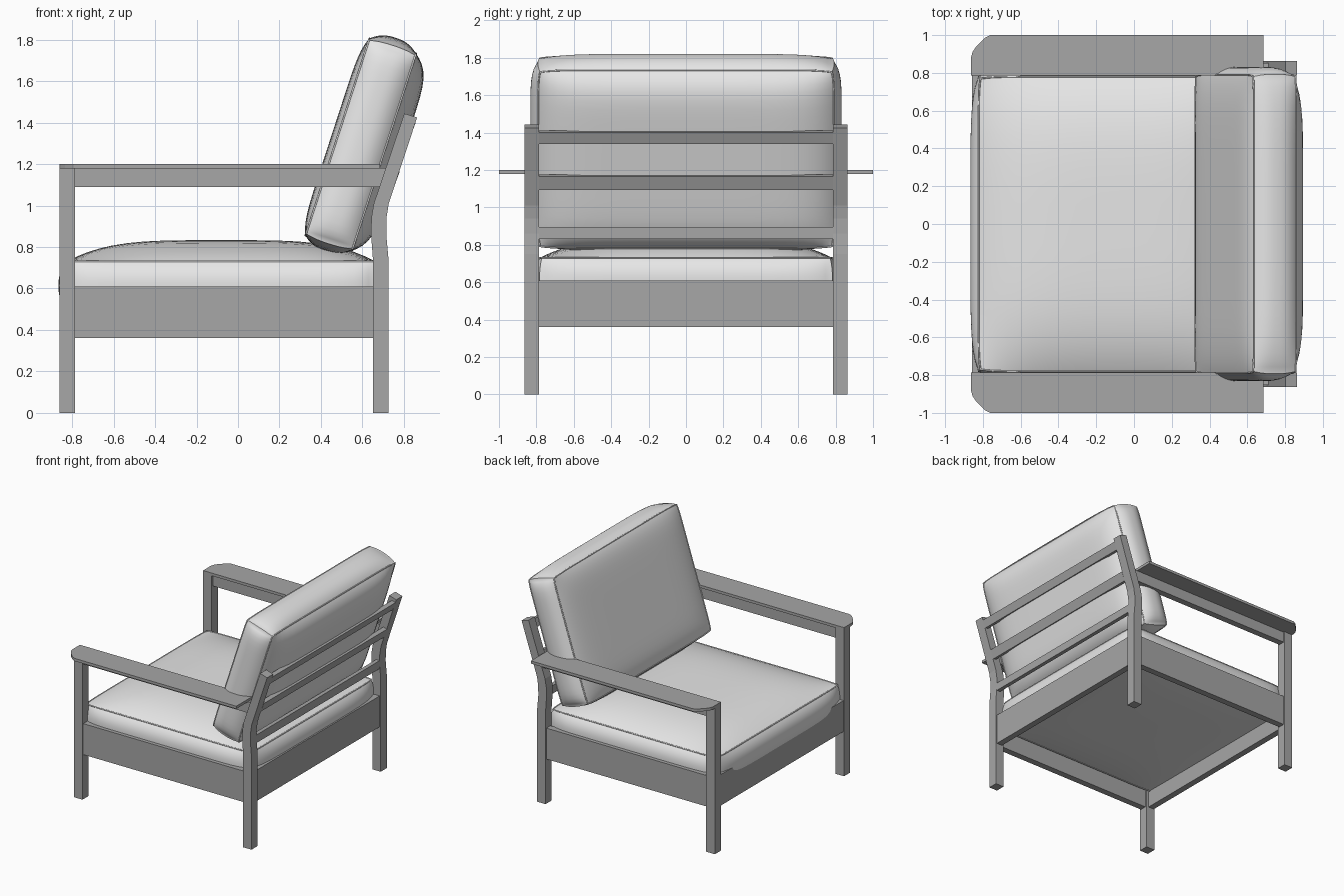
import bpy, bmesh, math
from mathutils import Matrix, Vector

cube = bpy.data.objects.get("Cube")
if cube:
    bpy.data.objects.remove(cube, do_unlink=True)


def material(name, value):
    m = bpy.data.materials.new(name)
    m.use_nodes = True
    colour = (value, value, value, 1)
    m.diffuse_color = colour
    m.node_tree.nodes["Principled BSDF"].inputs["Base Color"].default_value = colour
    return m


FRAME = material("grey_frame", 0.385)
FABRIC = material("light_fabric", 0.8)


def add_object(name, bm, mat):
    bmesh.ops.recalc_face_normals(bm, faces=bm.faces)
    mesh = bpy.data.meshes.new(name)
    bm.to_mesh(mesh)
    bm.free()
    mesh.materials.append(mat)
    ob = bpy.data.objects.new(name, mesh)
    bpy.context.collection.objects.link(ob)
    return ob


def activate(ob):
    bpy.ops.object.select_all(action='DESELECT')
    ob.select_set(True)
    bpy.context.view_layer.objects.active = ob


def prism(name, outline, lo, hi, axis="y"):
    """Extrude an outline: (x, z) points along y, or (x, y) points along z."""
    bm = bmesh.new()
    place = (lambda a, b, t: (a, t, b)) if axis == "y" else (lambda a, b, t: (a, b, t))
    face = bm.faces.new([bm.verts.new(place(a, b, lo)) for a, b in outline])
    out = bmesh.ops.extrude_face_region(bm, geom=[face])
    verts = [v for v in out["geom"] if isinstance(v, bmesh.types.BMVert)]
    bmesh.ops.translate(bm, verts=verts, vec=Vector(place(0, 0, hi - lo)))
    return add_object(name, bm, FRAME)


def rect(x0, x1, z0, z1):
    return [(x0, z0), (x1, z0), (x1, z1), (x0, z1)]


def cushion(name, half, crowns, side, power, matrix, corner=0.01, cuts=23):
    """Pillow with domed faces, a bulging band and piping on both seams."""
    hx, hy, hz = half
    bm = bmesh.new()
    bmesh.ops.create_cube(bm, size=2)
    bmesh.ops.subdivide_edges(bm, edges=bm.edges[:], cuts=cuts, use_grid_fill=True)
    seams = {1: [], -1: []}
    for v in bm.verts:
        u, w, t = (math.sin(c * math.pi / 2) for c in v.co)
        on_u, on_w, on_t = (abs(c) > 0.9999 for c in (u, w, t))
        pull = corner * abs(u * w) ** 12
        x = u * hx - math.copysign(pull, u)
        y = w * hy - math.copysign(pull, w)
        z = t * hz
        # The band swells between the seams and eases off toward its corners
        bulge = side * (1 - abs(t) ** 2.5)
        if on_u:
            x += math.copysign(bulge * (1 - 0.7 * abs(w) ** 6), u)
        if on_w:
            y += math.copysign(bulge * (1 - 0.7 * abs(u) ** 10), w)
        if on_t:
            dome = (1 - abs(u) ** power) * (1 - abs(w) ** power)
            z += math.copysign(crowns[t < 0] * max(dome, 0), t)
        v.co = matrix @ Vector((x, y, z))
        if on_t and (on_u or on_w):
            seams[1 if t > 0 else -1].append((math.atan2(y, x), v.co.copy()))
    activate(add_object(name, bm, FABRIC))
    bpy.ops.object.shade_smooth_by_angle(angle=math.radians(60))
    for key, label in ((1, "piping_a"), (-1, "piping_b")):
        loop = [p for _, p in sorted(seams[key], key=lambda s: s[0])]
        curve = bpy.data.curves.new(name + "_" + label, 'CURVE')
        curve.dimensions = '3D'
        curve.bevel_depth = 0.005
        curve.bevel_resolution = 1
        spline = curve.splines.new('POLY')
        spline.points.add(len(loop) - 1)
        for point, co in zip(spline.points, loop):
            point.co = (*co, 1)
        spline.use_cyclic_u = True
        curve.materials.append(FABRIC)
        pipe = bpy.data.objects.new(curve.name, curve)
        bpy.context.collection.objects.link(pipe)
        activate(pipe)
        bpy.ops.object.convert(target='MESH')


# Side frames: legs, arms, rails and aprons on both sides
IN, OUT = 0.785, 0.863
back_leg = [(0.65, 0), (0.725, 0), (0.725, 0.75), (0.715, 0.86), (0.716, 0.94),
            (0.727, 1.01), (0.864, 1.425), (0.802, 1.444), (0.655, 1.01),
            (0.643, 0.94), (0.642, 0.86), (0.65, 0.75)]
for s, label in ((1, "left"), (-1, "right")):
    def span(a, b):
        return sorted((s * a, s * b))
    prism(label + "_front_leg", rect(-0.862, -0.785, 0, 1.18), *span(IN, OUT))
    prism(label + "_back_leg", back_leg, *span(IN, OUT))
    prism(label + "_side_apron", rect(-0.785, 0.65, 0.36, 0.61), *span(0.80, 0.853))
    rail = [(-0.785, 1.09), (0.683, 1.09), (0.712, 1.18), (-0.785, 1.18)]
    prism(label + "_arm_rail", rail, *span(0.80, 0.853))
    arm = [(-0.862, IN), (0.685, IN), (0.685, 1), (-0.76, 1), (-0.79, 0.985),
           (-0.835, 0.94), (-0.855, 0.91), (-0.862, 0.885)]
    prism(label + "_armrest", [(x, s * y) for x, y in arm], 1.178, 1.2, "z")

# Cross members
prism("front_apron", rect(-0.857, -0.805, 0.36, 0.61), -IN, IN)
prism("back_apron", rect(0.665, 0.716, 0.36, 0.61), -IN, IN)


def back_edge(z):
    return 0.716 if z < 0.97 else 0.727 + (z - 1.01) * 0.325


for name, z0, z1 in (("lower_slat", 0.83, 0.895), ("middle_slat", 1.093, 1.175),
                     ("upper_slat", 1.338, 1.41)):
    xa, xb = back_edge(z0), back_edge(z1)
    rise = 0.01 if z0 > 1 else 0
    prism(name, [(xa, z0), (xb, z1 - rise), (xb - 0.032, z1), (xa - 0.032, z0 + rise)],
          -IN, IN)

# Cushions
cushion("seat_cushion", (0.742, 0.78, 0.117), (0.102, 0.03), 0.043, 4,
        Matrix.Translation((-0.081, 0, 0.614)))
cushion("back_cushion", (0.5, 0.79, 0.118), (0.03, 0.085), 0.042, 8,
        Matrix.Translation((0.592, 0, 1.294)) @ Matrix.Rotation(math.radians(-72), 4, 'Y'))
